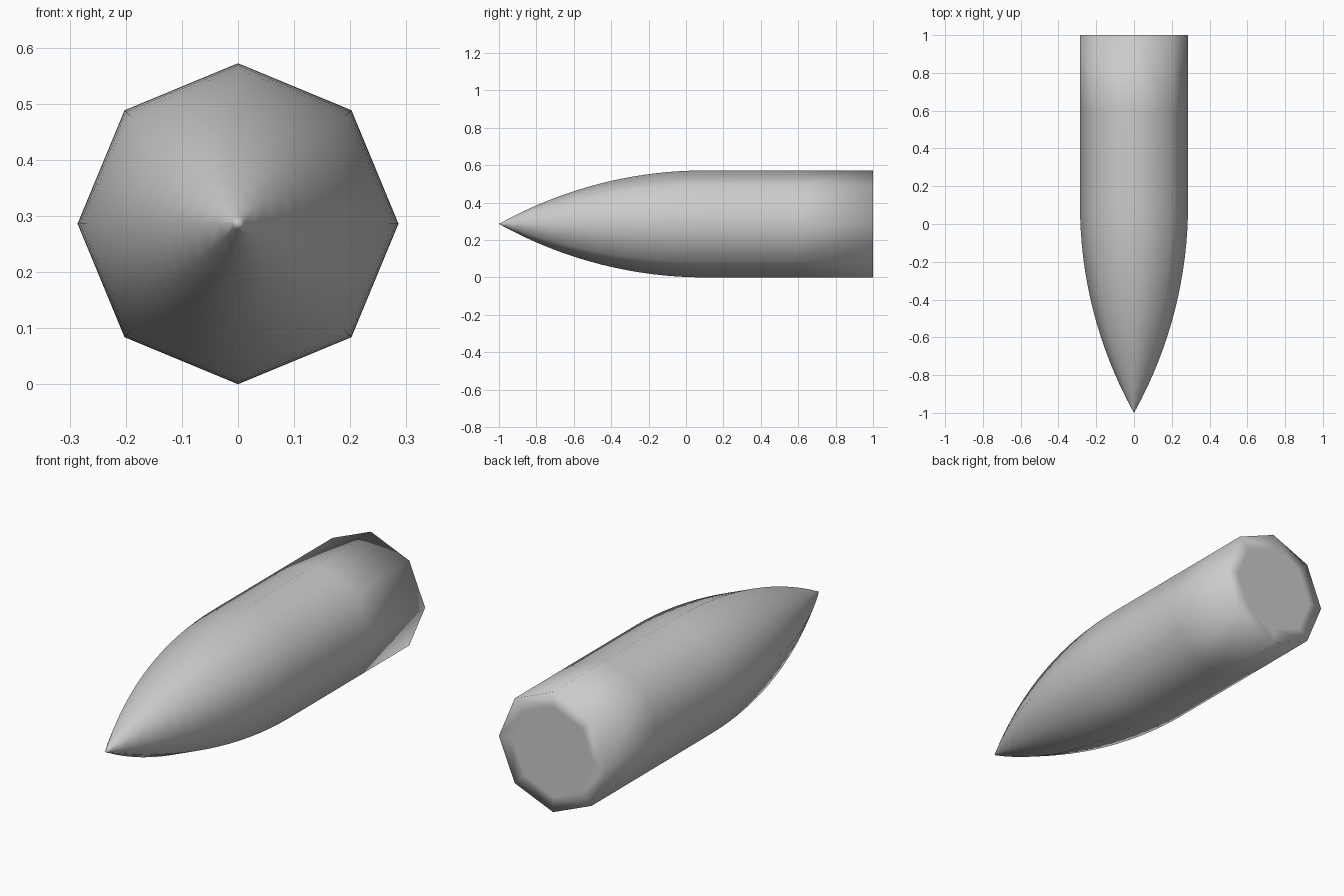
import bpy, bmesh
from math import sin, cos, pi, sqrt

if "Cube" in bpy.data.objects:
    bpy.data.objects.remove(bpy.data.objects["Cube"])

SIDES = 8
R = 0.286            # shell radius
TIP, SHOULDER, STRAIGHT, BACK = -1.0, 0.1, 0.6, 1.0

# Pointed nose: circular arc meeting the straight body tangentially
L = SHOULDER - TIP
rho = (R * R + L * L) / (2 * R)
profile = []
N = 16
for i in range(1, N + 1):
    y = TIP + L * i / N
    profile.append((y, sqrt(rho * rho - (SHOULDER - y) ** 2) - (rho - R)))
profile.insert(0, (TIP + 0.02, 0.011))

# Straight body and inset ring on the flat base
profile += [(STRAIGHT, R), (BACK, R), (BACK, R * 0.75)]

bm = bmesh.new()
rings = []
for y, r in profile:
    rings.append([bm.verts.new((r * cos(2 * pi * k / SIDES), y,
                                R + r * sin(2 * pi * k / SIDES)))
                  for k in range(SIDES)])
for a, b in zip(rings, rings[1:]):
    for k in range(SIDES):
        n = (k + 1) % SIDES
        bm.faces.new((a[k], a[n], b[n], b[k]))

# Nose point and base cap
tip = bm.verts.new((0, TIP, R))
for k in range(SIDES):
    bm.faces.new((tip, rings[0][(k + 1) % SIDES], rings[0][k]))
bm.faces.new(rings[-1])
bmesh.ops.recalc_face_normals(bm, faces=bm.faces[:])

# The whole shell is smooth shaded, base edge included
for f in bm.faces:
    f.smooth = True
mesh = bpy.data.meshes.new("pointed_shell")
bm.to_mesh(mesh)
bm.free()
bpy.context.collection.objects.link(bpy.data.objects.new("pointed_shell", mesh))
